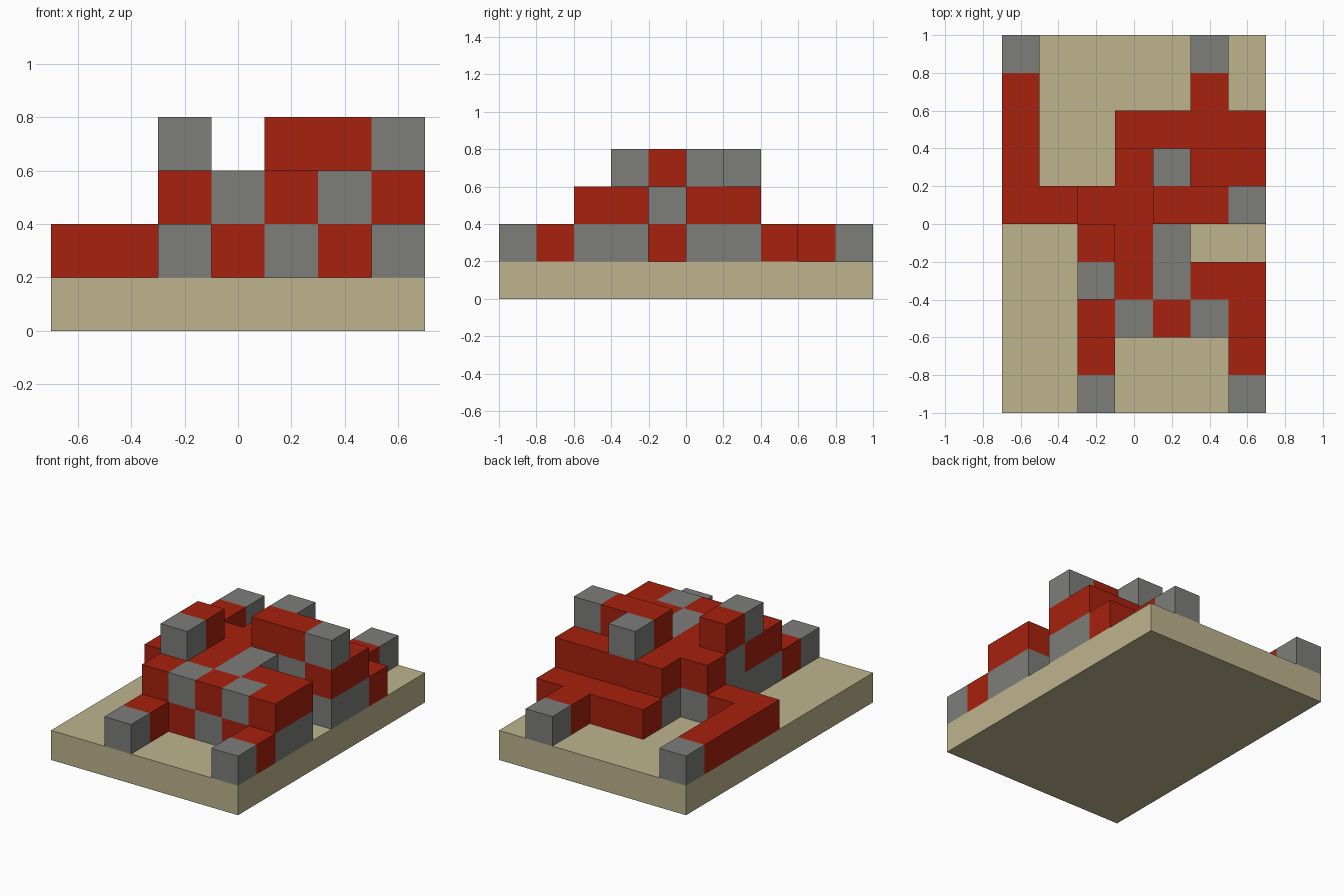
import bpy
import bmesh
from mathutils import Vector

if "Cube" in bpy.data.objects:
    bpy.data.objects.remove(bpy.data.objects["Cube"], do_unlink=True)

CELL = 0.2
CORNER = Vector((-0.7, -1.0, 0.0))


def make_material(name, rgb):
    """Flat material from display colour values."""
    linear = [((c / 255 + 0.055) / 1.055) ** 2.4 for c in rgb] + [1.0]
    mat = bpy.data.materials.new(name)
    mat.use_nodes = True
    mat.diffuse_color = linear
    mat.node_tree.nodes["Principled BSDF"].inputs["Base Color"].default_value = linear
    return mat


tan = make_material("sand_tan", (190, 180, 141))
red = make_material("brick_red", (167, 33, 14))
grey = make_material("stone_grey", (125, 125, 122))

# Part name: layer, left column, back row, then rows from back to front
# (R = red block, G = grey block, . = empty)
PARTS = {
    "back_right_leg": (1, 0, 9, "G. R. R. R. RR"),
    "back_left_leg": (1, 5, 9, "G R"),
    "front_right_leg": (1, 2, 1, "R G"),
    "front_left_leg": (1, 6, 1, "R G"),
    "tail_ledge": (1, 3, 7, "RRRR"),
    "lower_body": (1, 2, 6, ".GRRG GRGRG GRR.. GRGRG GRGRG"),
    "upper_body": (2, 2, 6, ".RRRR RRRGR GRG.. RRGRR RGRGR"),
    "left_crest": (3, 4, 6, "G.. RRG"),
    "right_crest": (3, 2, 4, "R G"),
}


def cells(layer, column, row, pattern):
    """Map grid positions to colour letters."""
    return {(column + i, row - j, layer): letter
            for j, line in enumerate(pattern.split())
            for i, letter in enumerate(line) if letter != "."}


def add_object(name, bm, materials):
    bmesh.ops.remove_doubles(bm, verts=bm.verts, dist=0.001)
    bmesh.ops.recalc_face_normals(bm, faces=bm.faces)
    mesh = bpy.data.meshes.new(name)
    bm.to_mesh(mesh)
    bm.free()
    for mat in materials:
        mesh.materials.append(mat)
    obj = bpy.data.objects.new(name, mesh)
    bpy.context.collection.objects.link(obj)
    return obj


# Base plate
bm = bmesh.new()
bmesh.ops.create_cube(bm, size=1)
bmesh.ops.scale(bm, vec=(7 * CELL, 10 * CELL, CELL), verts=bm.verts)
bmesh.ops.translate(bm, vec=(0, 0, CELL / 2), verts=bm.verts)
add_object("base_plate", bm, [tan])

# Block parts, keeping only the faces that are not against another block
solid = {}
for spec in PARTS.values():
    solid.update(cells(*spec))

for name, spec in PARTS.items():
    bm = bmesh.new()
    for cell, letter in cells(*spec).items():
        centre = CORNER + CELL * (Vector(cell) + Vector((0.5, 0.5, 0.5)))
        for axis in range(3):
            for side in (-1, 1):
                beside = list(cell)
                beside[axis] += side
                if tuple(beside) in solid or beside[2] == 0:
                    continue
                n, u, v = Vector(), Vector(), Vector()
                n[axis] = side
                u[(axis + 1) % 3] = side
                v[(axis + 2) % 3] = 1
                corners = [n - u - v, n + u - v, n + u + v, n - u + v]
                face = bm.faces.new([bm.verts.new(centre + c * CELL / 2) for c in corners])
                face.material_index = 0 if letter == "R" else 1
    bmesh.ops.remove_doubles(bm, verts=bm.verts, dist=0.001)
    mesh = bpy.data.meshes.new(name)
    bm.to_mesh(mesh)
    bm.free()
    mesh.materials.append(red)
    mesh.materials.append(grey)
    bpy.context.collection.objects.link(bpy.data.objects.new(name, mesh))
